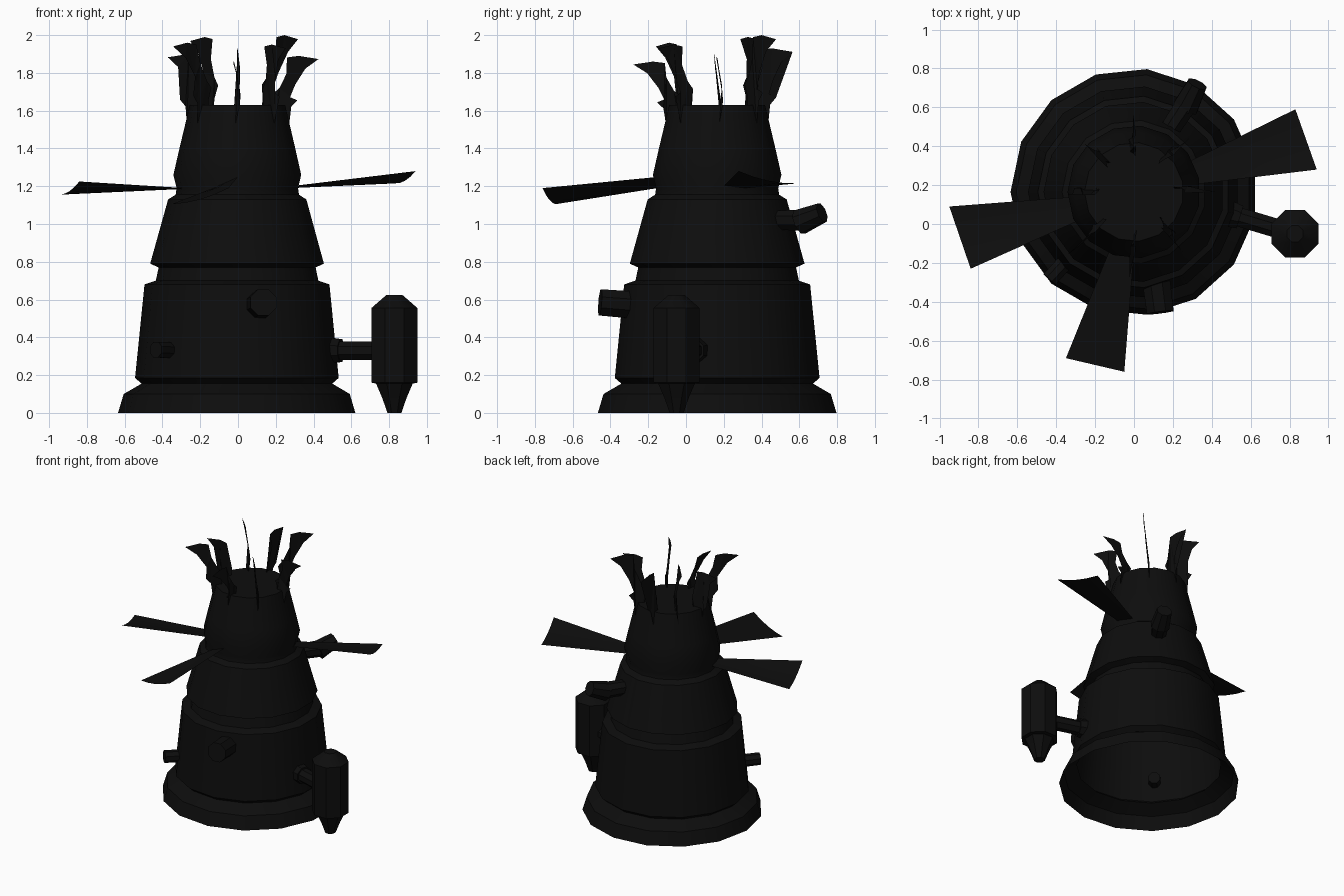
import bpy, bmesh, math
from mathutils import Vector, Matrix

cube = bpy.data.objects.get("Cube")
if cube:
    bpy.data.objects.remove(cube)

soot = bpy.data.materials.new("soot_black")
soot.use_nodes = True
colour = (0.004, 0.004, 0.004, 1)
soot.diffuse_color = colour
soot.node_tree.nodes["Principled BSDF"].inputs["Base Color"].default_value = colour

CENTRE = Vector((0, 0.165, 0))


def finish(name, bm, smooth=True):
    mesh = bpy.data.meshes.new(name)
    bm.to_mesh(mesh)
    bm.free()
    mesh.materials.append(soot)
    obj = bpy.data.objects.new(name, mesh)
    bpy.context.collection.objects.link(obj)
    if smooth:
        bpy.ops.object.select_all(action='DESELECT')
        obj.select_set(True)
        bpy.context.view_layer.objects.active = obj
        bpy.ops.object.shade_smooth_by_angle(angle=math.radians(30))
    return obj


def lathe(name, profile, sides, start, matrix, cap_low=True):
    """Rings of (radius, height) joined along local z."""
    bm = bmesh.new()
    rings = []
    for r, z in profile:
        rings.append([bm.verts.new(matrix @ Vector((
            r * math.cos(start + math.tau * i / sides),
            r * math.sin(start + math.tau * i / sides), z))) for i in range(sides)])
    for low, high in zip(rings, rings[1:]):
        for i in range(sides):
            j = (i + 1) % sides
            bm.faces.new((low[i], low[j], high[j], high[i]))
    bm.faces.new(rings[-1])
    if cap_low:
        bm.faces.new(rings[0][::-1])
    return finish(name, bm)


def pipe(name, a, b, r1, r2, sides=8):
    a, b = Vector(a), Vector(b)
    turn = (b - a).to_track_quat('Z', 'Y').to_matrix().to_4x4()
    return lathe(name, [(r1, 0), (r2, (b - a).length)], sides, math.pi / sides,
                 Matrix.Translation(a) @ turn)


# Tiered hull, open underneath
hull = [(0.635, 0), (0.605, 0.10), (0.51, 0.155), (0.545, 0.185), (0.495, 0.68),
        (0.435, 0.70), (0.42, 0.77), (0.465, 0.79), (0.37, 1.13), (0.33, 1.155),
        (0.325, 1.19), (0.342, 1.26), (0.31, 1.40), (0.255, 1.63)]
lathe("hull", hull, 15, math.pi, Matrix.Translation(CENTRE), cap_low=False)

# Side tank with pointed ends, on an arm
tank = [(0.04, 0), (0.07, 0.08), (0.105, 0.155), (0.132, 0.16), (0.132, 0.555), (0.045, 0.625)]
lathe("tank", tank, 8, math.pi / 8, Matrix.Translation((0.828, -0.05, 0)))
pipe("tank_arm", (0.46, 0.06, 0.33), (0.76, -0.03, 0.33), 0.053, 0.053)
pipe("tank_arm_collar", (0.48, 0.055, 0.33), (0.545, 0.035, 0.33), 0.075, 0.065)

# Stub pipes on the hull
pipe("front_port", (0.11, -0.26, 0.57), (0.135, -0.455, 0.585), 0.078, 0.075)
pipe("side_port", (-0.32, -0.16, 0.33), (-0.435, -0.285, 0.335), 0.045, 0.045)
pipe("rear_pipe", (0.18, 0.48, 1.02), (0.28, 0.63, 1.02), 0.055, 0.06)
pipe("rear_pipe_end", (0.265, 0.60, 1.01), (0.325, 0.72, 1.06), 0.07, 0.055)


# Thin vanes, slightly bowed between two long edges
def vane(name, root_a, tip_a, root_b, tip_b):
    bm = bmesh.new()
    ra, ta, rb, tb = map(Vector, (root_a, tip_a, root_b, tip_b))
    rows = []
    for k in range(4):
        t = k / 3
        a, b = ra.lerp(ta, t), rb.lerp(tb, t)
        row = []
        for m in range(5):
            s = m / 4
            sag = Vector((0, 0, -0.018 * t * 4 * s * (1 - s)))
            row.append(bm.verts.new(a.lerp(b, s) + sag))
        rows.append(row)
    for p, q in zip(rows, rows[1:]):
        for m in range(4):
            bm.faces.new((p[m], p[m + 1], q[m + 1], q[m]))
    return finish(name, bm)


vane("right_vane", (-0.3, 0.14, 1.185), (-0.95, 0.09, 1.155),
     (-0.28, 0.02, 1.19), (-0.84, -0.23, 1.225))
vane("left_vane", (0.28, 0.2, 1.2), (0.94, 0.28, 1.28),
     (0.28, 0.32, 1.19), (0.83, 0.59, 1.215))
vane("front_vane", (-0.12, -0.12, 1.195), (-0.35, -0.69, 1.105),
     (0.0, -0.14, 1.25), (-0.05, -0.76, 1.19))

# Torn crown: upright radial sheets, each with its own reach and height
outline = [(0.20, 1.52), (0.27, 1.52), (0.28, 1.64), (0.31, 1.68), (0.27, 1.70),
           (0.29, 1.78), (0.33, 1.88), (0.39, 1.94), (0.28, 1.96), (0.22, 1.95),
           (0.235, 1.85), (0.21, 1.76), (0.18, 1.72), (0.20, 1.66)]
BASE, TOP, REACH = 1.52, 1.96, 0.39
crown = [(2, 0.43, 1.89), (47, 0.45, 2.0), (92, 0.40, 1.93), (134, 0.35, 1.99),
         (179, 0.37, 1.90), (222, 0.48, 1.96), (268, 0.45, 1.86), (312, 0.40, 1.95)]
for n, (angle, reach, top) in enumerate(crown):
    bm = bmesh.new()
    a = math.radians(angle)
    out = Vector((math.cos(a), math.sin(a), 0))
    side = Vector((-out.y, out.x, 0))
    verts = []
    for r, z in outline:
        t = (z - BASE) / (TOP - BASE)
        r += (reach - REACH) * t * t
        bend = 0.02 * math.sin(t * 4 + n)
        verts.append(bm.verts.new(CENTRE + out * r + side * bend
                                  + Vector((0, 0, BASE + t * (top - BASE)))))
    bmesh.ops.triangulate(bm, faces=[bm.faces.new(verts)])
    finish("crown_sheet_%d" % (n + 1), bm, smooth=False)
